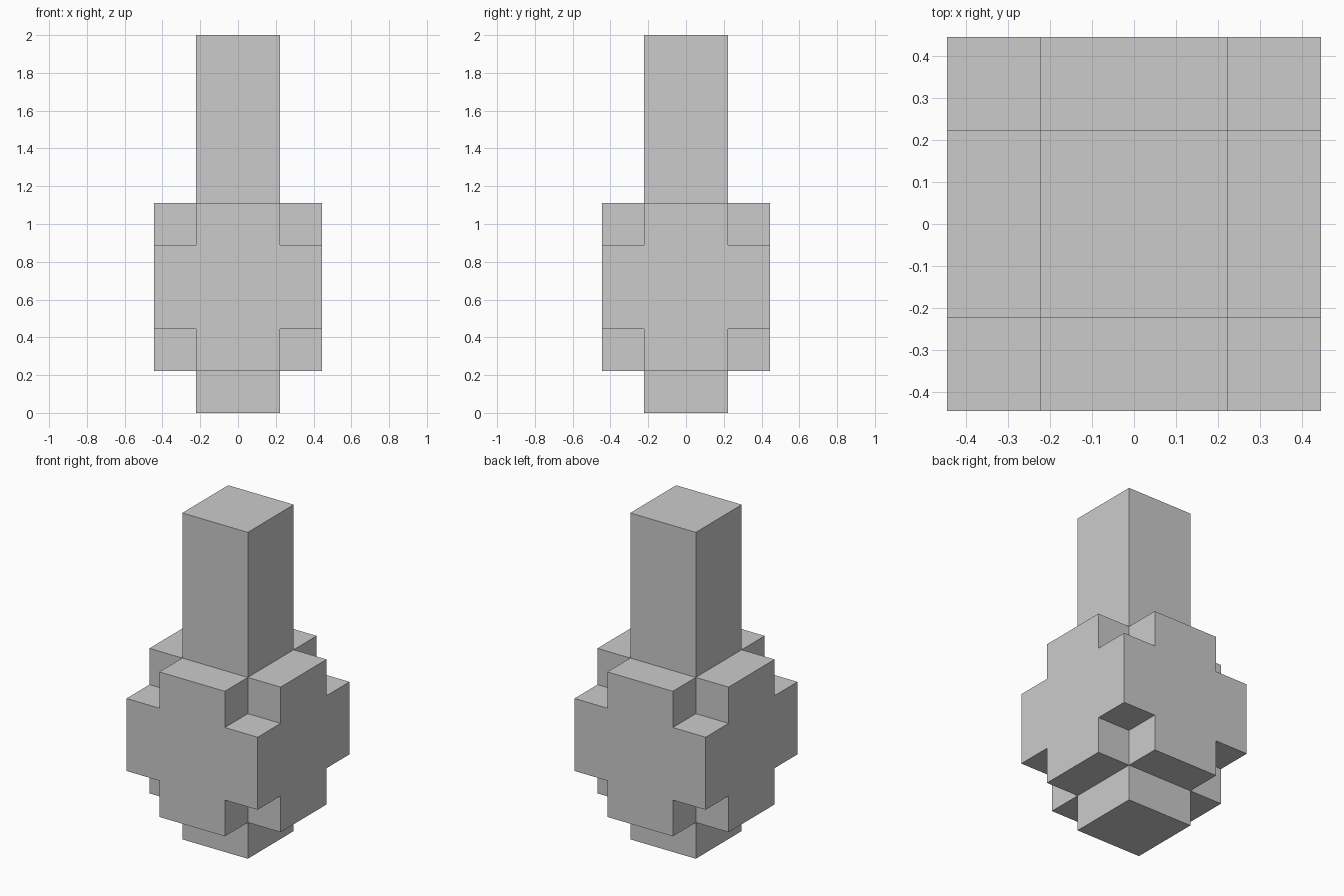
import bpy, bmesh
from itertools import product
from mathutils import Vector

cube = bpy.data.objects.get("Cube")
if cube:
    bpy.data.objects.remove(cube, do_unlink=True)

U = 2 / 9                      # module: half the width of the post
MID = 3 * U                    # height of the body centre

grey = bpy.data.materials.new("plain grey")
grey.use_nodes = True
COLOUR = (0.6, 0.6, 0.6, 1)
grey.diffuse_color = COLOUR
grey.node_tree.nodes["Principled BSDF"].inputs["Base Color"].default_value = COLOUR


def finish(name, bm):
    """Turn a bmesh into a flat-shaded object."""
    bmesh.ops.recalc_face_normals(bm, faces=bm.faces)
    mesh = bpy.data.meshes.new(name)
    bm.to_mesh(mesh)
    bm.free()
    mesh.materials.append(grey)
    obj = bpy.data.objects.new(name, mesh)
    bpy.context.collection.objects.link(obj)
    return obj


def square_post(name, bottom, top):
    bm = bmesh.new()
    bmesh.ops.create_cube(bm, size=1)
    bmesh.ops.scale(bm, vec=(2 * U, 2 * U, top - bottom), verts=bm.verts)
    bmesh.ops.translate(bm, vec=(0, 0, (bottom + top) / 2), verts=bm.verts)
    return finish(name, bm)


def notched_block(name):
    """Cube with its eight corners stepped in: only outer cell walls are kept."""
    levels = (-2 * U, -U, U, 2 * U)
    cells = {c for c in product(range(3), repeat=3) if c.count(1) > 0}
    bm = bmesh.new()
    for cell, axis, side in product(sorted(cells), range(3), (0, 1)):
        neighbour = list(cell)
        neighbour[axis] += 2 * side - 1
        if tuple(neighbour) in cells:
            continue
        corners = []
        for du, dv in ((0, 0), (1, 0), (1, 1), (0, 1)):
            index = list(cell)
            index[axis] += side
            index[(axis + 1) % 3] += du
            index[(axis + 2) % 3] += dv
            corners.append(bm.verts.new(Vector([levels[i] for i in index]) + Vector((0, 0, MID))))
        bm.faces.new(corners)
    bmesh.ops.remove_doubles(bm, verts=bm.verts, dist=U / 100)
    bmesh.ops.recalc_face_normals(bm, faces=bm.faces)
    bmesh.ops.dissolve_limit(bm, angle_limit=0.01, verts=bm.verts, edges=bm.edges)
    return finish(name, bm)


# Central block, the tall post above it and the short foot below
notched_block("notched_body")
square_post("upper_post", 5 * U, 9 * U)
square_post("foot", 0, U)
